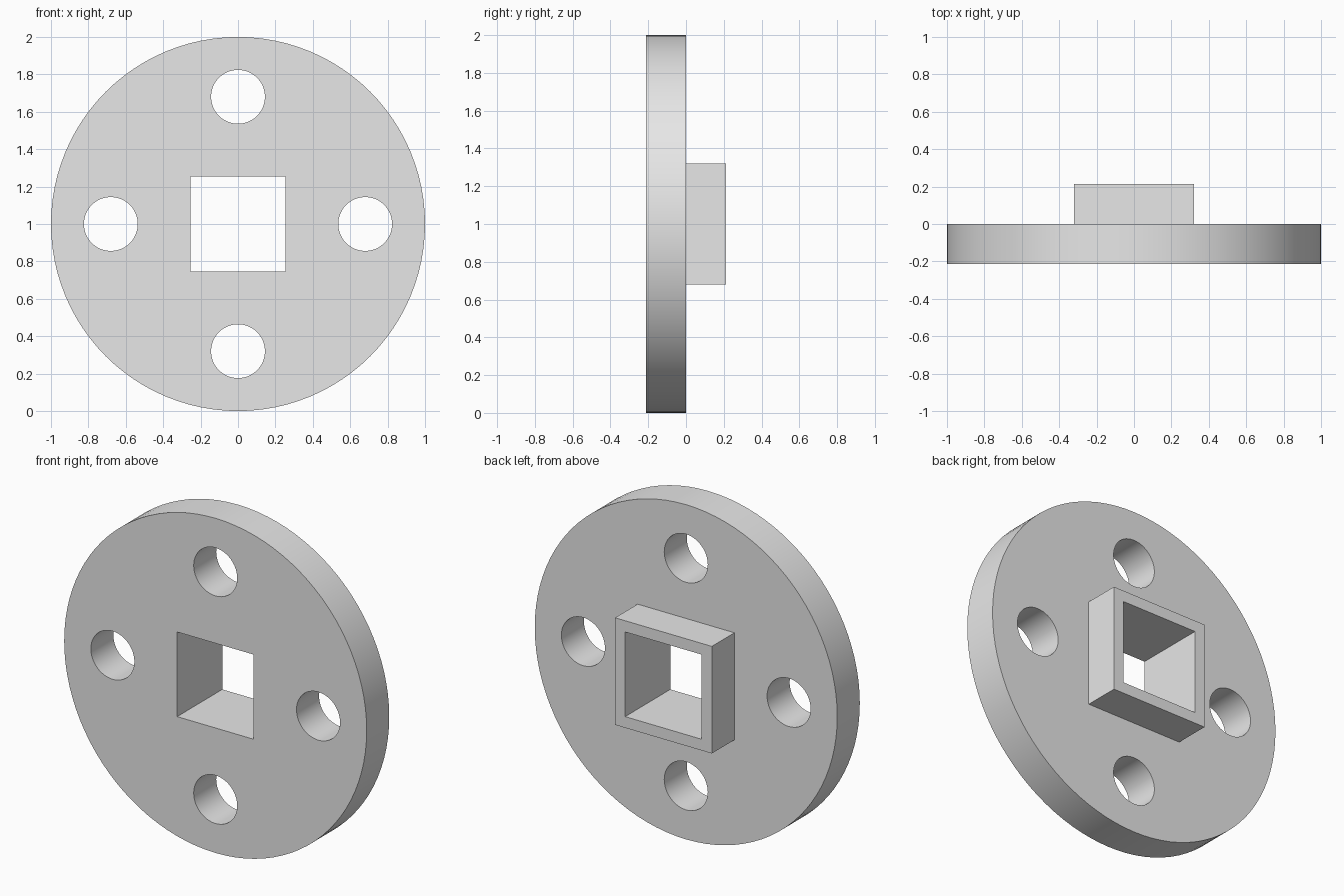
import bpy
import math
from mathutils import Matrix, Vector

default = bpy.data.objects.get("Cube")
if default:
    bpy.data.objects.remove(default, do_unlink=True)

THICK = 0.213      # depth of the disc, and of the collar behind it
CENTRE = 1.0       # height of the axis

grey = bpy.data.materials.new("light grey")
grey.use_nodes = True
colour = (0.8, 0.8, 0.8, 1)
grey.diffuse_color = colour
grey.node_tree.nodes["Principled BSDF"].inputs["Base Color"].default_value = colour


def finish(name):
    obj = bpy.context.object
    obj.name = name
    bpy.ops.object.transform_apply(location=True, rotation=True, scale=True)
    obj.data.materials.append(grey)
    return obj


def cylinder(name, radius, x, z, y0, y1, sides):
    bpy.ops.mesh.primitive_cylinder_add(
        vertices=sides, radius=radius, depth=y1 - y0,
        location=(x, (y0 + y1) / 2, z), rotation=(math.pi / 2, 0, 0))
    return finish(name)


def block(name, width, y0, y1):
    bpy.ops.mesh.primitive_cube_add(size=1, location=(0, (y0 + y1) / 2, CENTRE))
    bpy.context.object.scale = (width, y1 - y0, width)
    return finish(name)


def combine(target, tool, operation):
    mod = target.modifiers.new(tool.name, 'BOOLEAN')
    mod.operation = operation
    mod.solver = 'EXACT'
    mod.object = tool
    bpy.context.view_layer.objects.active = target
    bpy.ops.object.modifier_apply(modifier=mod.name)
    bpy.data.objects.remove(tool, do_unlink=True)


# Round disc with the square collar on its back
flange = cylinder("flange", 1, 0, CENTRE, -THICK, 0, 96)
combine(flange, block("collar", 0.64, -THICK / 2, THICK), 'UNION')

# Square socket right through the middle
combine(flange, block("socket_cutter", 0.506, -1, 1), 'DIFFERENCE')

# Four bolt holes around the axis
for i in range(4):
    spot = Matrix.Rotation(i * math.pi / 2, 3, 'Y') @ Vector((0.68, 0, 0))
    hole = cylinder("hole_cutter", 0.144, spot.x, CENTRE + spot.z, -1, 1, 48)
    combine(flange, hole, 'DIFFERENCE')

# Smooth round walls, sharp edges
bpy.ops.object.select_all(action='DESELECT')
flange.select_set(True)
bpy.context.view_layer.objects.active = flange
bpy.ops.object.shade_smooth_by_angle(angle=math.radians(30))
